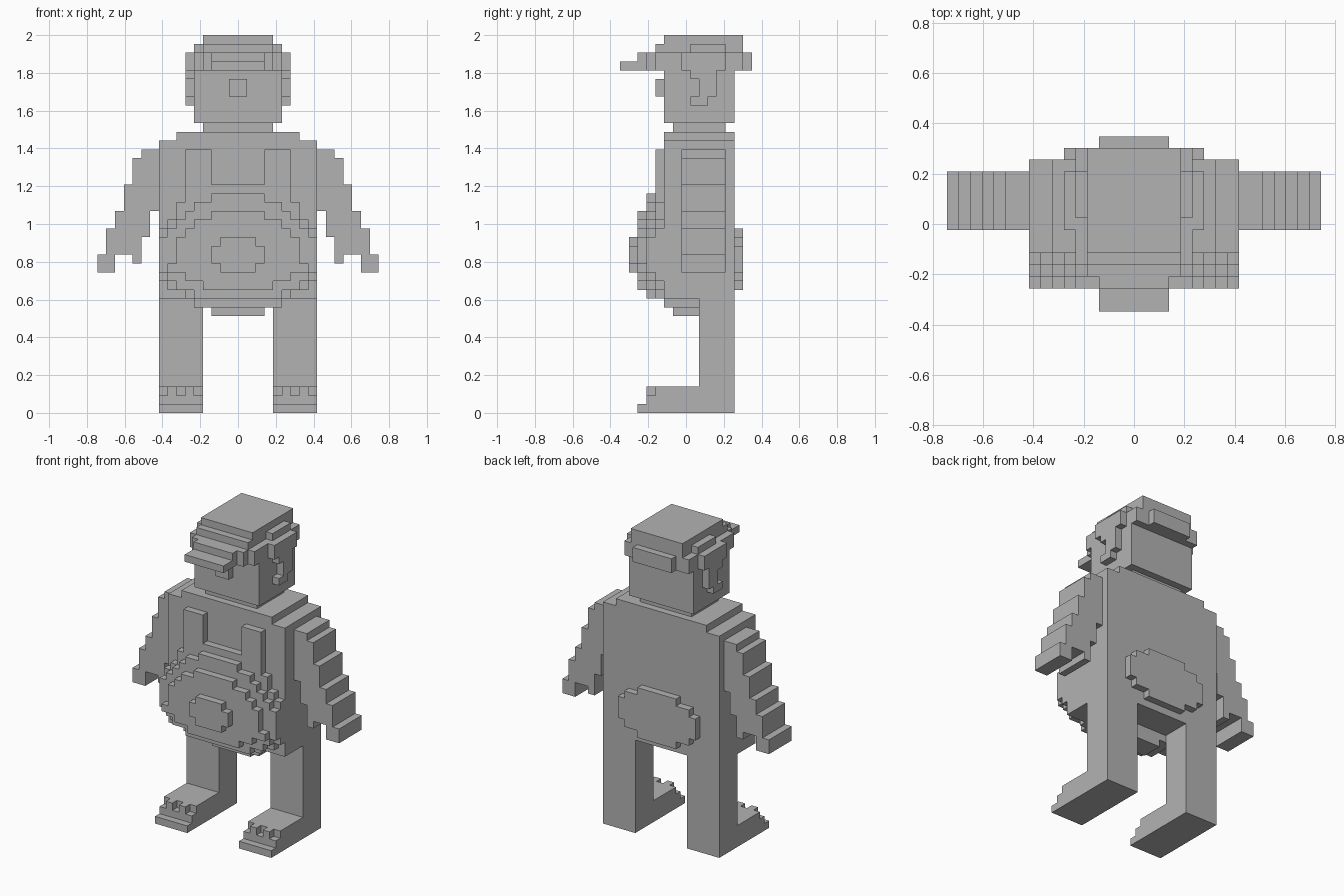
import bpy
import bmesh
from mathutils import Vector

cube = bpy.data.objects.get("Cube")
if cube:
    bpy.data.objects.remove(cube)

UNIT = 2 / 43          # edge of one block
DEPTH = 7.5            # blocks from the front tip to the centre

grey = bpy.data.materials.new("plain grey")
grey.use_nodes = True
COLOUR = (0.45, 0.45, 0.45, 1)
grey.diffuse_color = COLOUR
grey.node_tree.nodes["Principled BSDF"].inputs["Base Color"].default_value = COLOUR

SIDES = [Vector(d) for d in ((1, 0, 0), (-1, 0, 0), (0, 1, 0),
                             (0, -1, 0), (0, 0, 1), (0, 0, -1))]


def block(x0, x1, y0, y1, z0, z1):
    """Set of cells in a box; x from the centre, y from the front, z from the ground."""
    return {(x, y, z) for x in range(x0, x1)
            for y in range(y0, y1) for z in range(z0, z1)}


def wide(half, y0, y1, z0, z1):
    return block(-half, half, y0, y1, z0, z1)


def disc(y, base, halves):
    """One-block-thick plate, given its half widths from the bottom row up."""
    cells = set()
    for i, half in enumerate(halves):
        cells |= wide(half, y, y + 1, base + i, base + i + 1)
    return cells


def mirror(cells):
    return {(-x - 1, y, z) for x, y, z in cells}


def build(name, cells):
    """Skin the outside of the cells and merge the flat faces."""
    bm = bmesh.new()
    for cell in cells:
        centre = Vector(cell) + Vector((0.5, 0.5, 0.5))
        for n in SIDES:
            if tuple(int(a + b) for a, b in zip(cell, n)) in cells:
                continue
            u = Vector((n.y, n.z, n.x))
            v = n.cross(u)
            ring = [centre + (n + a * u + b * v) / 2
                    for a, b in ((1, 1), (-1, 1), (-1, -1), (1, -1))]
            bm.faces.new([bm.verts.new((p - Vector((0, DEPTH, 0))) * UNIT) for p in ring])
    bmesh.ops.remove_doubles(bm, verts=bm.verts, dist=UNIT / 100)
    bmesh.ops.dissolve_limit(bm, angle_limit=0.02, verts=bm.verts, edges=bm.edges)
    mesh = bpy.data.meshes.new(name)
    bm.to_mesh(mesh)
    bm.free()
    mesh.materials.append(grey)
    bpy.context.collection.objects.link(bpy.data.objects.new(name, mesh))


def build_pair(name, cells):
    build("left_" + name, cells)
    build("right_" + name, mirror(cells))


# Torso with stepped shoulders, and neck
build("torso", wide(9, 5, 13, 13, 31) | wide(7, 5, 13, 31, 32))
build("neck", wide(4, 6, 12, 32, 33))

# Round belly with bib, in plates from the body outwards
belly = disc(4, 13, [6, 8, 9, 9, 9, 9, 9, 9, 8, 7, 7, 6, 6])
belly |= disc(3, 13, [5, 7, 8, 9, 9, 9, 9, 8, 7, 6, 5, 3])
belly |= disc(2, 14, [4, 6, 8, 7, 7, 7, 6, 5, 3])
belly |= disc(1, 16, [2, 3, 3, 2])
belly |= wide(5, 5, 9, 12, 13) | wide(3, 6, 9, 11, 12)
build("belly", belly)
build_pair("strap", block(3, 6, 4, 5, 26, 30))

# Rounded patch on the back
build("back_patch", disc(13, 14, [3, 5, 6, 6, 6, 5, 3]))

# Arms: one stepped column after another, bottom and top of each
arm = set()
for i, (low, high) in enumerate([(23, 30), (20, 30), (17, 29), (18, 26),
                                 (18, 23), (16, 21), (16, 18)]):
    arm |= block(9 + i, 10 + i, 7, 12, low, high)
build_pair("arm", arm)

# Legs and feet with staggered toes
build_pair("leg", block(4, 9, 9, 13, 0, 13))
foot = block(4, 9, 4, 9, 0, 3) | block(4, 9, 3, 4, 0, 2) | block(4, 9, 2, 3, 0, 1)
for x in (5, 7):
    foot |= block(x, x + 1, 3, 4, 2, 3)
build_pair("foot", foot)

# Head, nose and curled ears
build("head", wide(5, 5, 13, 33, 41))
build("nose", wide(1, 4, 5, 36, 38))
build_pair("ear", block(5, 6, 8, 10, 35, 36) | block(5, 6, 9, 11, 36, 38)
           | block(5, 6, 8, 11, 38, 39))

# Cap: crown in layers, side bands and a front brim
cap = wide(4, 5, 14, 42, 43) | wide(4, 4, 14, 41, 42) | wide(5, 8, 12, 41, 42)
cap |= wide(5, 4, 14, 39, 41) | wide(6, 7, 12, 39, 41)
cap |= wide(4, 3, 14, 39, 41) | wide(3, 2, 15, 39, 41)
cap |= wide(3, 0, 2, 39, 40)
build("cap", cap)
